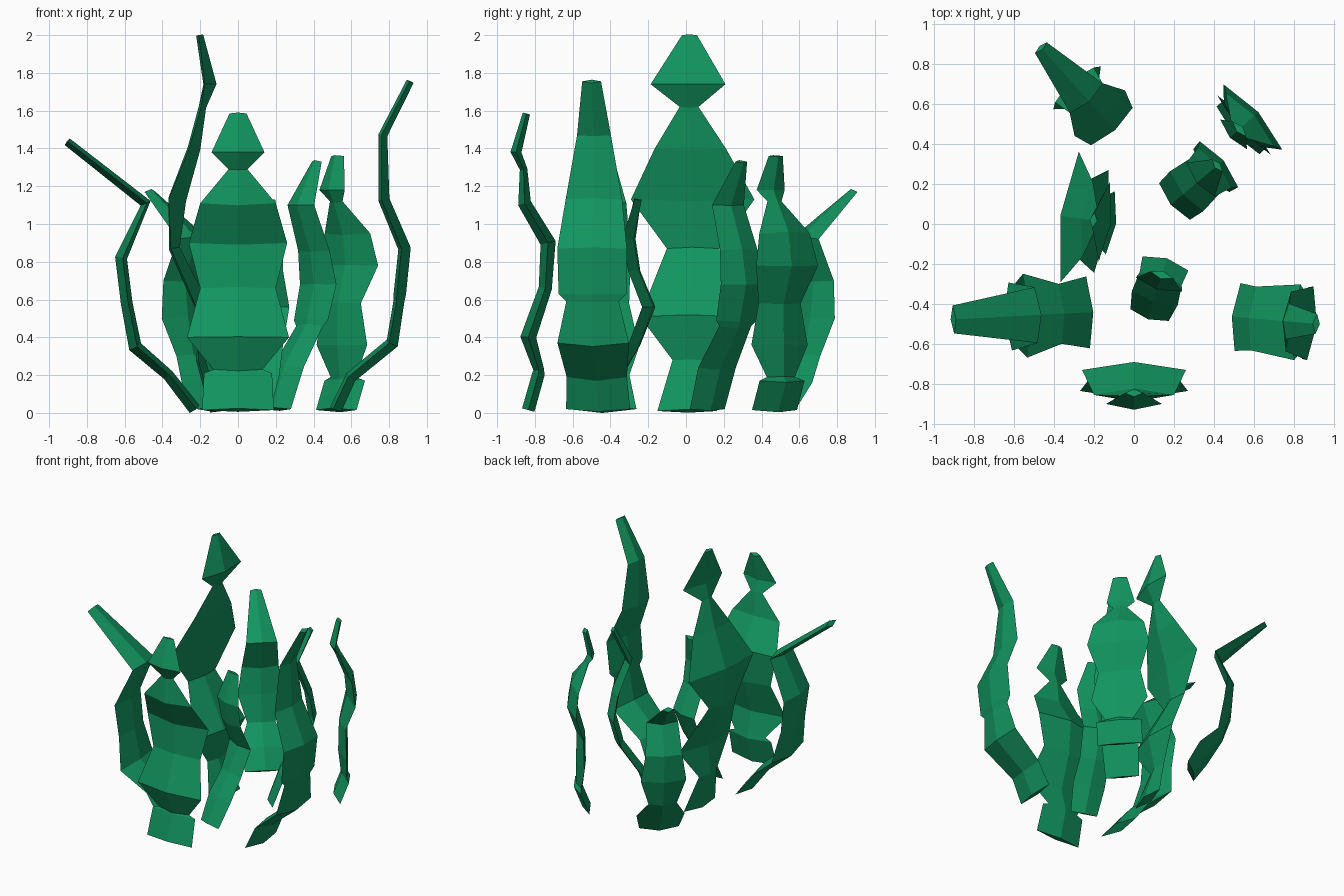
import bpy
import bmesh
import math
from mathutils import Vector

default_cube = bpy.data.objects.get("Cube")
if default_cube:
    bpy.data.objects.remove(default_cube, do_unlink=True)


def make_material(name, colour):
    material = bpy.data.materials.new(name)
    material.use_nodes = True
    material.diffuse_color = colour
    shader = next(n for n in material.node_tree.nodes if n.type == "BSDF_PRINCIPLED")
    shader.inputs["Base Color"].default_value = colour
    shader.inputs["Roughness"].default_value = 0.8
    return material


kelp_green = make_material("kelp green", (0.006, 0.3, 0.115, 1))


def blade(name, root, angle, rows):
    """Closed blade of flat diamond section; rows are (outward offset, height, half width)."""
    outward = Vector((math.cos(math.radians(angle)), math.sin(math.radians(angle)), 0))
    across = Vector((-outward.y, outward.x, 0))
    up = Vector((0, 0, 1))
    builder = bmesh.new()
    rings = []
    for index, (offset, height, half) in enumerate(rows):
        # The ridges stand square to the local direction of the blade
        before = rows[max(index - 1, 0)]
        after = rows[min(index + 1, len(rows) - 1)]
        run = Vector((after[0] - before[0], after[1] - before[1])).normalized()
        ridge = (outward * run.y - up * run.x) * (half * 0.1 + 0.015)
        centre = Vector((root[0], root[1], 0)) + outward * offset + up * height
        side = across * half
        rings.append([builder.verts.new(centre + step)
                      for step in (-side, ridge, side, -ridge)])
    for low, high in zip(rings, rings[1:]):
        for k in range(len(low)):
            n = (k + 1) % len(low)
            builder.faces.new((low[k], low[n], high[n], high[k]))
    builder.faces.new(rings[0])
    builder.faces.new(rings[-1])
    bmesh.ops.recalc_face_normals(builder, faces=builder.faces)
    mesh = bpy.data.meshes.new(name)
    builder.to_mesh(mesh)
    builder.free()
    mesh.materials.append(kelp_green)
    thing = bpy.data.objects.new(name, mesh)
    bpy.context.collection.objects.link(thing)
    return thing


# Broad blade at the front
blade("front_blade", (0, 0), -90, [
    (.835, .015, .19), (.78, .21, .18), (.78, .23, .13), (.835, .4, .27),
    (.745, .66, .2), (.73, .9, .26), (.855, 1.11, .2), (.86, 1.29, .05),
    (.9, 1.38, .14), (.845, 1.585, .045)])

# Tallest blade, right of the middle
blade("tall_blade", (0, -.01), 172, [
    (.12, .01, .16), (.2, .28, .09), (.165, .51, .26), (.34, .87, .14),
    (.325, 1.13, .33), (.235, 1.4, .19), (.19, 1.62, .05), (.15, 1.74, .2),
    (.205, 2, .04)])

# Front right blade, bending far outward
blade("front_right_blade", (0, -.43), 183, [
    (.23, .02, .18), (.37, .2, .15), (.545, .35, .21), (.59, .58, .16),
    (.62, .82, .17), (.49, 1.11, .14), (.905, 1.435, .07)])

# Front left blade
blade("front_left_blade", (0, -.42), -5, [
    (.52, .02, .17), (.6, .19, .16), (.82, .37, .19), (.855, .59, .14),
    (.86, .63, .18), (.885, .87, .185), (.775, 1.13, .15), (.77, 1.47, .09),
    (.915, 1.755, .05)])

# Back left blade
blade("back_left_blade", (0, 0), 42, [
    (.7, .015, .16), (.76, .17, .16), (.75, .19, .1), (.74, .36, .2),
    (.74, .58, .15), (.8, .78, .22), (.78, .95, .18), (.7, 1.12, .05),
    (.67, 1.18, .1), (.71, 1.36, .05)])

# Inner left blade
blade("inner_left_blade", (.08, .01), 40, [
    (.16, .02, .12), (.24, .24, .13), (.39, .46, .11), (.4, .49, .14),
    (.45, .68, .15), (.42, .86, .13), (.33, 1.1, .11), (.44, 1.33, .04)])

# Small inner blade behind the front one, leaning back
blade("inner_front_blade", (.075, -.465), 73, [
    (.01, .02, .1), (.1, .2, .12), (.2, .36, .11), (.28, .56, .12),
    (.2, .75, .11), (.17, .92, .12), (.22, 1.13, .06)])

# Back right blade, with its tip thrown outward
blade("back_right_blade", (.13, .22), 132, [
    (.36, .02, .14), (.45, .16, .17), (.57, .3, .1), (.62, .5, .16),
    (.64, .7, .13), (.55, .92, .11), (.89, 1.17, .04)])
